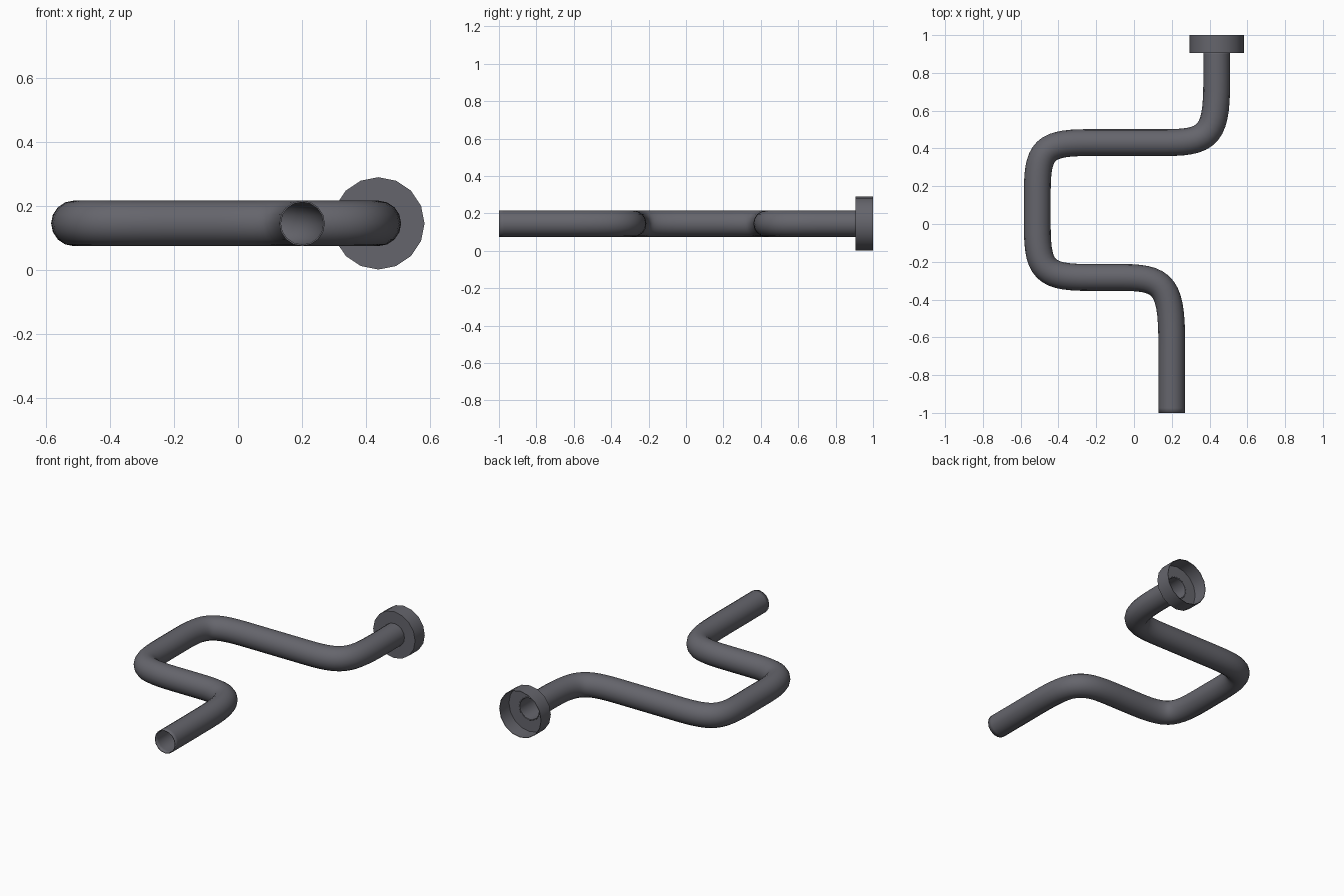
import bpy, bmesh, math

if "Cube" in bpy.data.objects:
    bpy.data.objects.remove(bpy.data.objects["Cube"])

Z = 0.145          # height of the pipe axis
R = 0.071          # pipe radius
K = 0.86           # handle length as a share of each bend leg

# Bend: (entry point, corner, exit point) along the pipe axis
BENDS = [((0.20, -0.64), (0.20, -0.283), (-0.06, -0.283)),
         ((-0.24, -0.283), (-0.512, -0.283), (-0.512, -0.01)),
         ((-0.512, 0.17), (-0.512, 0.431), (-0.24, 0.431)),
         ((0.17, 0.431), (0.438, 0.431), (0.438, 0.76))]
START, END = (0.20, -1.0), (0.438, 0.91)

DARK = bpy.data.materials.new("dark_grey")
DARK.diffuse_color = (0.13, 0.13, 0.15, 1)
DARK.use_nodes = True
DARK.node_tree.nodes["Principled BSDF"].inputs["Base Color"].default_value = DARK.diffuse_color


def lerp(a, b, t):
    return (a[0] + (b[0] - a[0]) * t, a[1] + (b[1] - a[1]) * t, Z)


def smooth(obj):
    """Dark grey, smooth with sharp edges kept."""
    obj.data.materials.append(DARK)
    bpy.ops.object.select_all(action='DESELECT')
    bpy.context.view_layer.objects.active = obj
    obj.select_set(True)
    bpy.ops.object.shade_smooth_by_angle(angle=math.radians(35))


# Pipe: bezier path with a round bevel, open at both ends
nodes = [(START, START, START)]      # (point, left handle, right handle)
for a, c, b in BENDS:
    nodes.append((a, a, lerp(a, c, K)))
    nodes.append((b, lerp(b, c, K), b))
nodes.append((END, END, END))
for i in range(0, len(nodes), 2):    # handles for the straight runs
    p, q = nodes[i], nodes[i + 1]
    nodes[i] = (p[0], p[1], lerp(p[0], q[0], 1 / 3))
    nodes[i + 1] = (q[0], lerp(q[0], p[0], 1 / 3), q[2])

curve = bpy.data.curves.new("pipe", 'CURVE')
curve.dimensions = '3D'
curve.bevel_depth = R
curve.bevel_resolution = 6
curve.resolution_u = 14
spline = curve.splines.new('BEZIER')
spline.bezier_points.add(len(nodes) - 1)
for bp, (p, l, r) in zip(spline.bezier_points, nodes):
    bp.handle_left_type = bp.handle_right_type = 'FREE'
    bp.co = (p[0], p[1], Z)
    bp.handle_left = (l[0], l[1], Z)
    bp.handle_right = (r[0], r[1], Z)
pipe = bpy.data.objects.new("pipe", curve)
bpy.context.collection.objects.link(pipe)
pipe.select_set(True)
bpy.context.view_layer.objects.active = pipe
bpy.ops.object.convert(target='MESH')
pipe = bpy.context.object
bm = bmesh.new()
bm.from_mesh(pipe.data)
bmesh.ops.remove_doubles(bm, verts=bm.verts, dist=1e-5)
bmesh.ops.recalc_face_normals(bm, faces=bm.faces)
# Normals must point away from the axis at the open front end
f = min(bm.faces, key=lambda f: f.calc_center_median().y)
c = f.calc_center_median()
if f.normal.x * (c.x - START[0]) + f.normal.z * (c.z - Z) < 0:
    bmesh.ops.reverse_faces(bm, faces=bm.faces)
bm.to_mesh(pipe.data)
bm.free()
wall = pipe.modifiers.new("wall", 'SOLIDIFY')
wall.thickness = 0.005
wall.offset = -1
smooth(pipe)

# End collar: 16-sided cup, open to the back, turned from a closed profile
N = 16
PROFILE = [(0.065, 0.905), (0.144, 0.905), (0.144, 1.0),
           (0.141, 1.0), (0.141, 0.909), (0.065, 0.909)]   # (radius, y)
bm = bmesh.new()
rings = [[bm.verts.new((END[0] + r * math.cos(2 * math.pi * i / N), y,
                        Z + r * math.sin(2 * math.pi * i / N)))
          for i in range(N)] for r, y in PROFILE]
for a, b in zip(rings, rings[1:] + rings[:1]):
    for i in range(N):
        j = (i + 1) % N
        bm.faces.new((a[i], a[j], b[j], b[i]))
bmesh.ops.recalc_face_normals(bm, faces=bm.faces)
mesh = bpy.data.meshes.new("end_collar")
bm.to_mesh(mesh)
bm.free()
collar = bpy.data.objects.new("end_collar", mesh)
bpy.context.collection.objects.link(collar)
smooth(collar)
